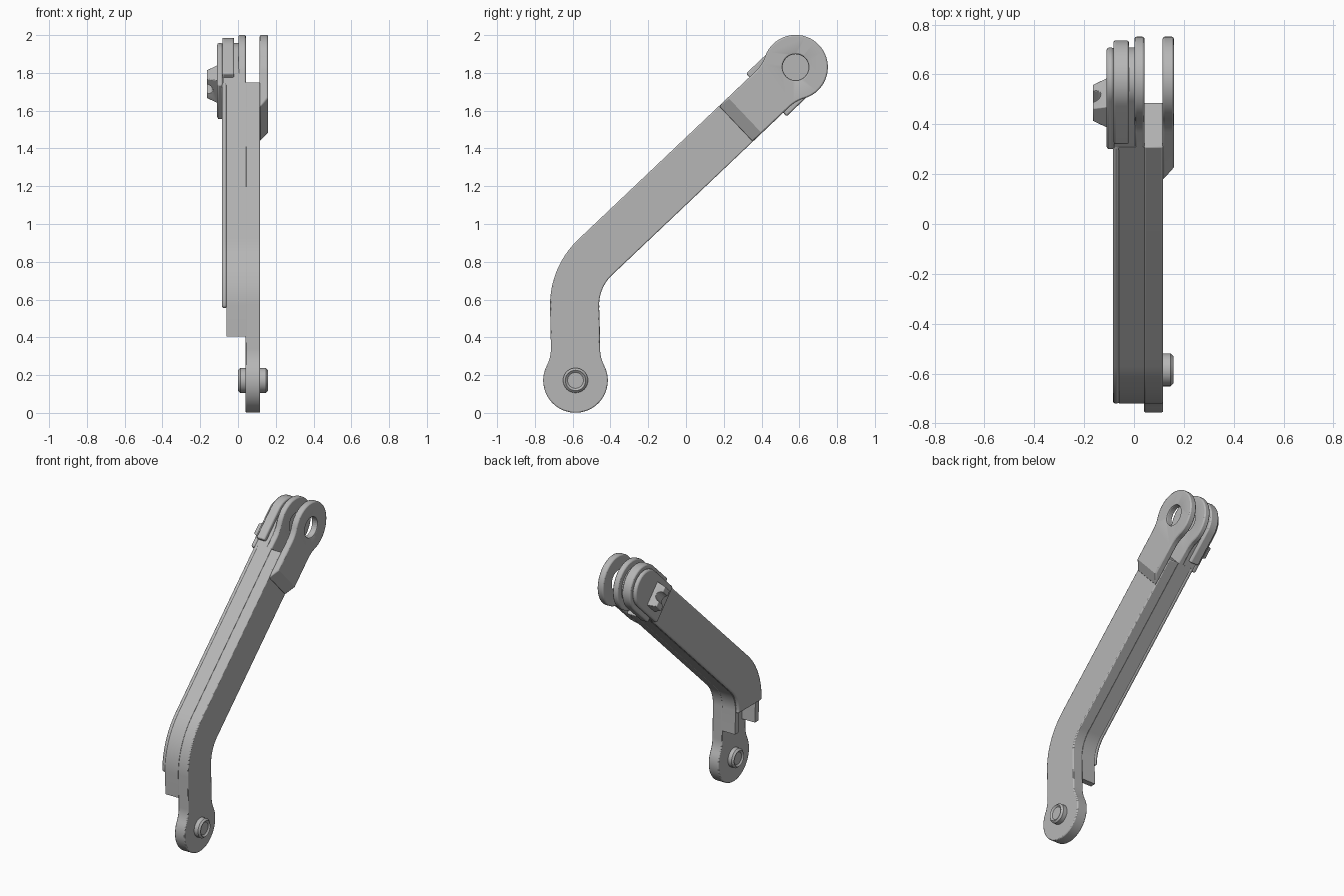
import bpy, bmesh, math
from mathutils import Vector

if "Cube" in bpy.data.objects:
    bpy.data.objects.remove(bpy.data.objects["Cube"])

A = math.radians(43.5)
LOW, UP = Vector((-0.585, 0.172)), Vector((0.58, 1.83))   # pivots in (y, z)
D, N = Vector((math.cos(A), math.sin(A))), Vector((-math.sin(A), math.cos(A)))
W, R, FIL = 0.13, 0.171, 0.2
ALONG = math.sqrt((R + FIL) ** 2 - (W + FIL) ** 2)
FLOOR = 0.25                                            # fork slot floor

grey = bpy.data.materials.new("grey")
grey.diffuse_color = (0.47, 0.47, 0.47, 1)
grey.use_nodes = True
grey.node_tree.nodes["Principled BSDF"].inputs["Base Color"].default_value = grey.diffuse_color


def low(s, w):
    return LOW + Vector((-w, s))


def up(s, w):
    return UP - s * D + w * N


def arc(cx, cy, r, a0, a1, n):
    return [(cx + r * math.cos(a0 + (a1 - a0) * i / n),
             cy + r * math.sin(a0 + (a1 - a0) * i / n)) for i in range(n + 1)]


def eye():
    """Round lug that blends into the arm: (s, w) points from +w to -w."""
    t = math.atan2(W + FIL, ALONG)
    half = arc(ALONG, W + FIL, FIL, -math.pi / 2, t - math.pi, 8)
    half += arc(0, 0, R, t, math.pi, 24)[1:]
    return half + [(s, -w) for s, w in reversed(half[:-1])]


def tongue(r, s_end):
    """Round-ended tongue with a flat end, in (s, w)."""
    return [(s_end, r)] + arc(0, 0, r, math.pi / 2, 1.5 * math.pi, 32) + [(s_end, -r)]


def side(w, z0, s1):
    """One long edge of the arm, offset by w from its centre line."""
    bend = arc(-0.24, 0.57, 0.35 + w, math.pi, math.pi / 2 + A, 14)
    return [Vector((-0.585 - w, z0))] + [Vector(p) for p in bend] + [up(s1, w)]


def strip(w0, w1, z0, s1):
    return side(w1, z0, s1) + side(w0, z0, s1)[::-1]


def finish(bm, name, bevel):
    bmesh.ops.recalc_face_normals(bm, faces=bm.faces[:])
    me = bpy.data.meshes.new(name)
    bm.to_mesh(me)
    bm.free()
    me.materials.append(grey)
    ob = bpy.data.objects.new(name, me)
    bpy.context.collection.objects.link(ob)
    if bevel:
        m = ob.modifiers.new("edge", 'BEVEL')
        m.width, m.segments, m.limit_method = bevel, 2, 'ANGLE'
        m.angle_limit = math.radians(40)
    return ob


def slab(name, pts, x0, x1, bevel=0.008, tweak=None):
    """Extrude a (y, z) outline from x0 to x1."""
    bm = bmesh.new()
    a = [bm.verts.new((x0, p[0], p[1])) for p in pts]
    b = [bm.verts.new((x1, p[0], p[1])) for p in pts]
    bm.faces.new(a)
    bm.faces.new(b[::-1])
    for i in range(len(pts)):
        j = (i + 1) % len(pts)
        bm.faces.new((a[i], b[i], b[j], a[j]))
    if tweak:
        tweak(bm)
    return finish(bm, name, bevel)


def cut(ob, cutter):
    cutter.hide_render = True
    cutter.hide_viewport = True
    m = ob.modifiers.new("cut", 'BOOLEAN')
    m.object, m.solver = cutter, 'EXACT'
    ob.modifiers.move(len(ob.modifiers) - 1, 0)


# Long arm plate with the lower lug, then channel walls and cover
lug = [low(*p) for p in eye()][::-1]
slab("arm_plate", lug + side(W, LOW.y + ALONG, FLOOR)[1:]
     + side(-W, LOW.y + ALONG, FLOOR)[:0:-1], 0.04, 0.117, 0.006)
for sgn, label in ((1, "front"), (-1, "back")):
    slab(label + "_channel_wall", strip(sgn * 0.09, sgn * W, 0.405, FLOOR), -0.06, 0.042, 0)
slab("channel_cover", strip(-W, W, 0.555, FLOOR), -0.085, -0.058, 0.01)
slab("channel_end", [up(s, w) for s, w in ((FLOOR, -0.12), (FLOOR, 0.12), (0.5, 0.12), (0.5, -0.12))],
     -0.06, 0.042, 0)

# Fork cheeks with the pivot hole
upper = eye()
hole = slab("pivot_hole_cutter", arc(*UP, 0.069, 0, 2 * math.pi * 31 / 32, 31), -0.01, 0.3, 0)


def ramp(bm):
    for v in bm.verts:
        if v.co.x > 0.15 and (UP - Vector((v.co.y, v.co.z))).dot(D) > 0.4:
            v.co.y += 0.07 * D.x
            v.co.z += 0.07 * D.y


outer = slab("outer_cheek", [up(*p) for p in [(0.44, W)] + upper + [(0.44, -W)]],
             0.115, 0.16, 0.008, ramp)
inner = slab("inner_cheek", [up(*p) for p in [(FLOOR + 0.01, W)] + upper + [(FLOOR + 0.01, -W)]],
             0.002, 0.042, 0.008)
for ob in (outer, inner):
    cut(ob, hole)

# Clip stack on the left of the fork
slab("clip_core", [up(*p) for p in tongue(0.128, 0.27)], -0.08, 0.004, 0)
slab("clip_strap", [up(*p) for p in tongue(0.156, 0.213)], -0.083, -0.02, 0.008)
slab("clip_cap", [up(*p) for p in tongue(0.128, 0.27)], -0.11, -0.08, 0.01)

# Tapered grip bar with a groove through its middle
bm = bmesh.new()
rings = []
for x, hs, hw in ((-0.105, 0.06, 0.085), (-0.165, 0.035, 0.07)):
    ring = []
    for s, w in ((-hs, -hw), (-hs, hw), (hs, hw), (hs, -hw)):
        p = up(0.13 + s, w)
        ring.append(bm.verts.new((x, p.x, p.y)))
    rings.append(ring)
for ring in rings:
    bm.faces.new(ring)
for i in range(4):
    j = (i + 1) % 4
    bm.faces.new((rings[0][i], rings[0][j], rings[1][j], rings[1][i]))
grip = finish(bm, "clip_grip", 0.004)
bm = bmesh.new()
bmesh.ops.create_cone(bm, cap_ends=True, segments=16, radius1=0.032, radius2=0.032, depth=0.3)
c = up(0.13, 0)
rot = Vector((0, 0, 1)).rotation_difference(Vector((0, D.x, D.y))).to_matrix()
for v in bm.verts:
    v.co = rot @ v.co + Vector((-0.165, c.x, c.y))
cut(grip, finish(bm, "grip_groove_cutter", 0))

# Lower pivot pin: hollow sleeve made by spinning a profile about x
bm = bmesh.new()
prof = [(0.01, 0.042), (0.0, 0.054), (0.012, 0.066), (0.147, 0.066), (0.159, 0.054), (0.149, 0.042)]
n = 32
loops = [[bm.verts.new((x, LOW.x + r * math.cos(2 * math.pi * k / n), LOW.y + r * math.sin(2 * math.pi * k / n)))
          for k in range(n)] for x, r in prof]
for a, b in zip(loops, loops[1:]):
    for k in range(n):
        bm.faces.new((a[k], a[(k + 1) % n], b[(k + 1) % n], b[k]))
for ring in (loops[0], loops[-1]):
    bm.faces.new(ring)
finish(bm, "pivot_pin", 0)

# Smooth shading with sharp edges kept
bpy.ops.object.select_all(action='DESELECT')
for ob in bpy.context.scene.objects:
    if not ob.hide_render:
        ob.select_set(True)
        bpy.context.view_layer.objects.active = ob
bpy.ops.object.shade_smooth_by_angle(angle=math.radians(30))
